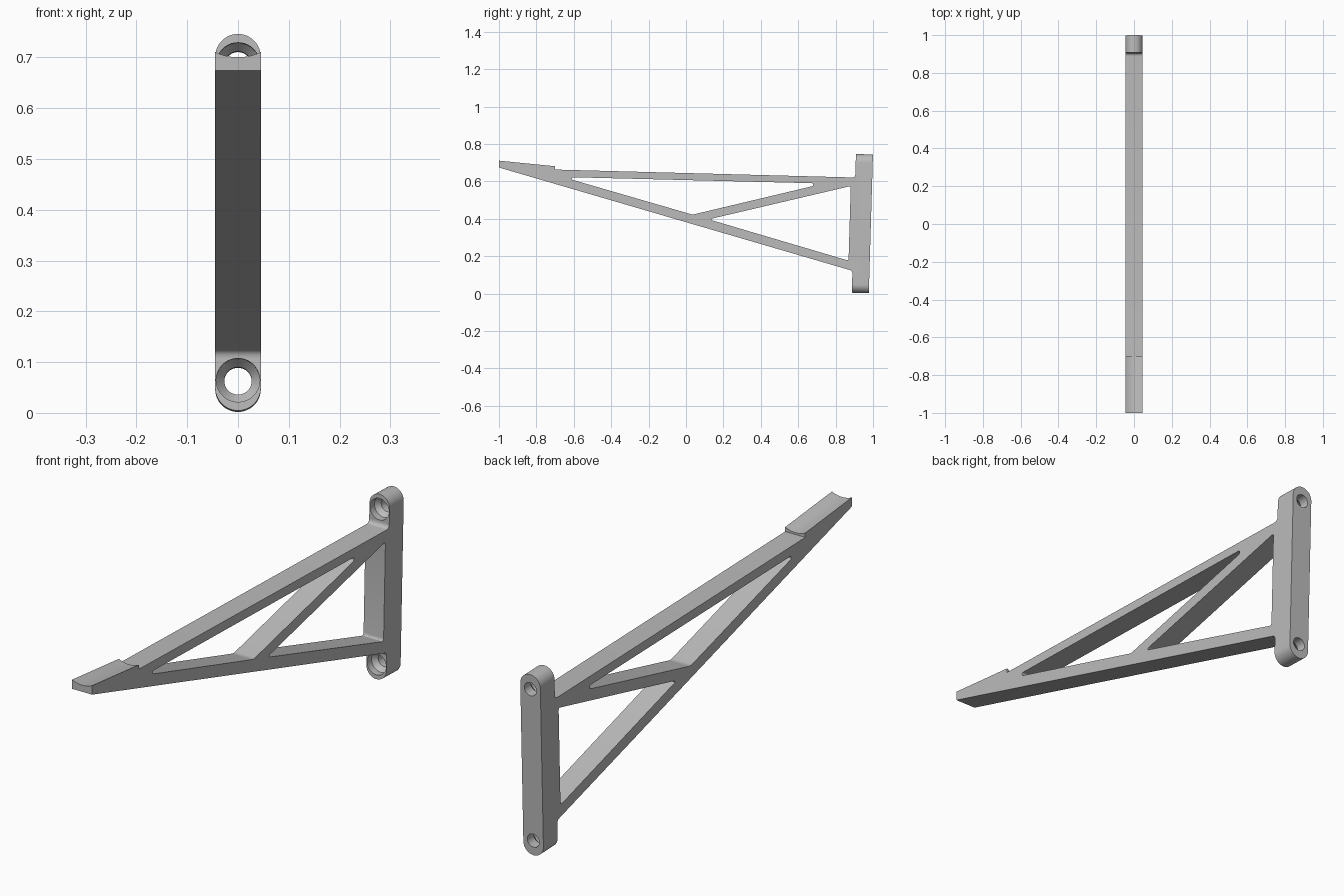
import bpy, bmesh, math
from mathutils import Matrix, Vector

cube = bpy.data.objects.get("Cube")
if cube:
    bpy.data.objects.remove(cube, do_unlink=True)

HALF = 0.045                      # half width of the whole bracket
grey = bpy.data.materials.new("plain grey")
grey.use_nodes = True
grey.diffuse_color = (0.5, 0.5, 0.5, 1)
grey.node_tree.nodes["Principled BSDF"].inputs["Base Color"].default_value = (0.5, 0.5, 0.5, 1)


def rounded(points, steps=5):
    """Round each (u, v, d) corner, starting d away from it."""
    out = []
    for i, (u, v, d) in enumerate(points):
        p = Vector((u, v))
        if d == 0:
            out.append(p)
            continue
        a = p + (Vector(points[i - 1][:2]) - p).normalized() * d
        b = p + (Vector(points[(i + 1) % len(points)][:2]) - p).normalized() * d
        for k in range(steps + 1):
            t = k / steps
            out.append(a * (1 - t) ** 2 + p * 2 * t * (1 - t) + b * t * t)
    return out


def finish(name, bm, matrix):
    bmesh.ops.recalc_face_normals(bm, faces=bm.faces)
    bm.transform(matrix)
    mesh = bpy.data.meshes.new(name)
    bm.to_mesh(mesh)
    bm.free()
    mesh.materials.append(grey)
    obj = bpy.data.objects.new(name, mesh)
    bpy.context.collection.objects.link(obj)
    return obj


def slab(name, loops, thickness, matrix):
    """Fill an outline with holes and extrude it symmetrically."""
    bm = bmesh.new()
    edges = []
    for loop in loops:
        vs = [bm.verts.new((p.x, p.y, -thickness / 2)) for p in loop]
        edges += [bm.edges.new((vs[i - 1], vs[i])) for i in range(len(vs))]
    bmesh.ops.triangle_fill(bm, edges=edges, use_beauty=True, normal=(0, 0, 1))
    geo = bmesh.ops.extrude_face_region(bm, geom=bm.faces[:])["geom"]
    top = [g for g in geo if isinstance(g, bmesh.types.BMVert)]
    bmesh.ops.translate(bm, verts=top, vec=(0, 0, thickness))
    return finish(name, bm, matrix)


def cut(obj, cutter):
    bpy.context.view_layer.objects.active = obj
    mod = obj.modifiers.new("cut", 'BOOLEAN')
    mod.operation, mod.solver, mod.object = 'DIFFERENCE', 'EXACT', cutter
    bpy.ops.object.modifier_apply(modifier=mod.name)
    bpy.data.objects.remove(cutter, do_unlink=True)


# Truss arm: side outline with two triangular openings
outline = [(-1, .714, 0), (-.7, .684, 0), (-.7, .663, 0), (.905, .6205, .018),
           (.9055, .639, 0), (.93, .639, 0), (.93, .108, 0), (.8893, .108, 0),
           (.889, .122, .013), (-1, .674, 0)]
upper_opening = [(-.61, .622, .008), (.68, .590, .008), (.68, .575, .008),
                 (.035, .422, .012), (-.61, .609, .006)]
lower_opening = [(.881, .575, .01), (.135, .400, .008), (.135, .393, .003), (.869, .176, .014)]
side_frame = Matrix(((0, 0, 1, 0), (1, 0, 0, 0), (0, 1, 0, 0), (0, 0, 0, 1)))
arm = slab("truss_arm", [rounded(p) for p in (outline, upper_opening, lower_opening)],
           HALF * 2, side_frame)

# Hollow saddle along the top of the tip
bm = bmesh.new()
bmesh.ops.create_cone(bm, cap_ends=True, segments=96, radius1=.106, radius2=.106, depth=.5)
slope = math.atan2(.03, .3)
saddle = finish("saddle_cutter", bm, Matrix.Translation((0, -.9, .701 + .096))
                @ Matrix.Rotation(math.pi / 2 - slope, 4, 'X'))
cut(arm, saddle)

# Wall plate: slightly tilted slab with round ends
LENGTH, THICK = .742, .091
straight = LENGTH / 2 - HALF
capsule = []
for end in (0, 1):
    for k in range(25):
        a = math.pi * (end + k / 24)
        capsule.append(Vector((HALF * math.cos(a), HALF * math.sin(a) + straight * (1 - 2 * end))))
tilt = Matrix.Translation((0, .943, .374)) @ Matrix.Rotation(-.03, 4, 'X')
plate = slab("wall_plate", [capsule], THICK, tilt @ Matrix.Rotation(math.pi / 2, 4, 'X'))

# Countersunk screw holes near both ends
for side in (-1, 1):
    bm = bmesh.new()
    profile = [(0, -.06), (.043, -.06), (.043, -.016), (.027, .004), (.027, .06), (0, .06)]
    vs = [bm.verts.new((r, y, 0)) for r, y in profile]
    es = [bm.edges.new(pair) for pair in zip(vs, vs[1:])]
    bmesh.ops.spin(bm, geom=vs + es, cent=(0, 0, 0), axis=(0, 1, 0),
                   angle=math.tau, steps=40)
    bmesh.ops.remove_doubles(bm, verts=bm.verts, dist=1e-5)
    cut(plate, finish("hole_cutter", bm, tilt @ Matrix.Translation((0, 0, side * .311))))

# Smooth round surfaces, keep edges crisp
for obj in (arm, plate):
    bpy.ops.object.select_all(action='DESELECT')
    obj.select_set(True)
    bpy.context.view_layer.objects.active = obj
    bpy.ops.object.shade_smooth_by_angle(angle=math.radians(30))
